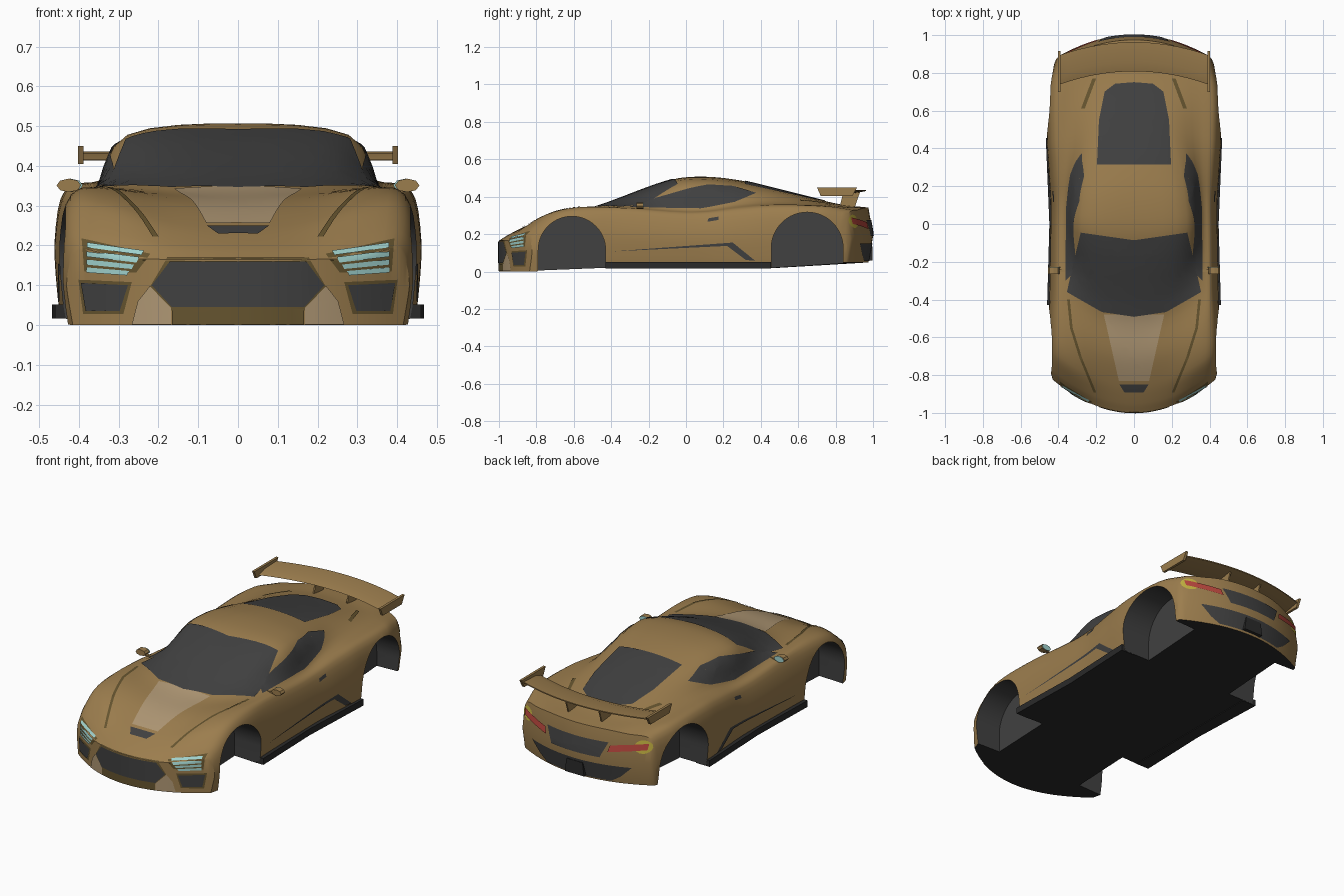
import bpy, bmesh, math
from mathutils import Vector
from mathutils.bvhtree import BVHTree

if "Cube" in bpy.data.objects:
    bpy.data.objects.remove(bpy.data.objects["Cube"])


def material(name, rgb):
    m = bpy.data.materials.new(name)
    m.diffuse_color = (*rgb, 1)
    m.use_nodes = True
    m.node_tree.nodes["Principled BSDF"].inputs["Base Color"].default_value = m.diffuse_color
    return m


GOLD = material("gold paint", (.33, .205, .075))
TAN = material("light tan", (.43, .31, .175))
BROWN = material("dark brown trim", (.13, .088, .028))
GREY = material("dark grey", (.052, .052, .052))
BLACK = material("black", (.023, .023, .023))
CYAN = material("pale cyan", (.36, .66, .63))
RED = material("red", (.46, .06, .045))
YELLOW = material("yellow", (.52, .42, .05))


def make(name, bm, *mats):
    me = bpy.data.meshes.new(name)
    bm.to_mesh(me)
    ob = bpy.data.objects.new(name, me)
    bpy.context.collection.objects.link(ob)
    for m in mats:
        me.materials.append(m)
    return ob


def smooth(ob):
    bpy.ops.object.select_all(action='DESELECT')
    ob.select_set(True)
    bpy.context.view_layer.objects.active = ob
    bpy.ops.object.shade_smooth_by_angle(angle=math.radians(32))


def prism(bm, pts, vec):
    """Extrude a closed outline of 3D points along vec."""
    a = [bm.verts.new(p) for p in pts]
    b = [bm.verts.new(Vector(p) + Vector(vec)) for p in pts]
    bm.faces.new(a)
    bm.faces.new(b[::-1])
    for i in range(len(a)):
        j = (i + 1) % len(a)
        bm.faces.new((a[i], b[i], b[j], a[j]))
    bmesh.ops.recalc_face_normals(bm, faces=bm.faces)


def prism_object(name, pts, vec, mat):
    bm = bmesh.new()
    prism(bm, pts, vec)
    return make(name, bm, mat)


# Body stations: position, then shoulder, belt and roof edge as x,z pairs, and centre height
ST = [(-1, .40, .19, .30, .17, .17, .165, .165),
      (-.95, .415, .24, .31, .228, .17, .202, .196),
      (-.85, .42, .305, .32, .303, .17, .258, .246),
      (-.7, .42, .327, .33, .342, .18, .314, .302),
      (-.5, .415, .322, .36, .343, .18, .341, .34),
      (-.08, .41, .303, .357, .337, .275, .467, .49),
      (.1, .41, .307, .354, .34, .272, .477, .507),
      (.3, .42, .325, .345, .36, .245, .455, .485),
      (.5, .43, .34, .34, .365, .20, .425, .437),
      (.82, .428, .337, .33, .35, .19, .355, .36),
      (.975, .39, .312, .28, .33, .17, .34, .342)]


def hermite(a, b, ma, mb, t):
    return (a * (2*t**3 - 3*t*t + 1) + ma * (t**3 - 2*t*t + t)
            + b * (3*t*t - 2*t**3) + mb * (t**3 - t*t))


def station(i, t):
    def slope(j):
        lo, hi = ST[max(j - 1, 0)], ST[min(j + 1, len(ST) - 1)]
        return [(q - p) / (hi[0] - lo[0]) for p, q in zip(lo, hi)]
    a, b, ma, mb = ST[i], ST[i + 1], slope(i), slope(i + 1)
    h = b[0] - a[0]
    return [hermite(p, q, u * h, v * h, t) for p, q, u, v in zip(a, b, ma, mb)]


def half_section(v):
    s, xs, zs = v[:3]
    # plan bow of the ends, floor height and flank follow from the position
    bow = .95 * min(1, (.2 - s) / .7) if s < .2 else -.9 * (s - .2)
    zb = .02 * min(1, 2 * s + 2) + .06 * max(0, s - .5)
    pts = [Vector(p) for p in ((xs + .015, zb), (xs + .022, zb + .04), (xs + .03, zs * .62), v[1:3], v[3:5],
                               v[5:7], (0, v[7]), (-v[5], v[6]))]
    low = [Vector((pts[0].x * f, zb)) for f in (0, .41, .73, 1)] + [pts[1]]
    out = [low[i].lerp(low[i + 1], j / 4) for i in range(4) for j in range(4)]
    for i in range(1, 6):
        ma, mb = (pts[i + 1] - pts[i - 1]) / 2, (pts[i + 2] - pts[i]) / 2
        out += [hermite(pts[i], pts[i + 1], ma, mb, j / 4) for j in range(4)]
    out.append(pts[6])
    return [Vector((p.x, s + bow * p.x ** 2, p.y)) for p in out]


# Lofted body shell with bowed front and rear faces, the rear one swelling at mid height
N = 36
bm = bmesh.new()
rings = []
for v in [station(i, j / 5) for i in range(len(ST) - 1) for j in range(5)] + [ST[-1]]:
    right = [bm.verts.new(p) for p in half_section(v)]
    left = [right[0]] + [bm.verts.new((-q.co.x, q.co.y, q.co.z)) for q in right[1:-1]] + [right[-1]]
    rings.append((right, left))
for side in (0, 1):
    for a, b in zip(rings, rings[1:]):
        for i in range(N):
            bm.faces.new((a[side][i], a[side][i + 1], b[side][i + 1], b[side][i]))
    for r, swell in ((rings[0][side], 0), (rings[-1][side], .09)):
        mid = []
        for i in range(N // 2):
            lo, hi = r[i].co, r[N - i].co
            mid.append(bm.verts.new((lo + hi) / 2 + Vector((0, swell * (hi.z - lo.z), 0))))
        mid.append(r[N // 2])
        for i in range(N // 2):
            bm.faces.new(list(dict.fromkeys((r[i], r[i + 1], mid[i + 1], mid[i]))))
            bm.faces.new(list(dict.fromkeys((mid[i], mid[i + 1], r[N - i - 1], r[N - i]))))
bmesh.ops.remove_doubles(bm, verts=bm.verts, dist=.0001)
bmesh.ops.recalc_face_normals(bm, faces=bm.faces)
bvh = BVHTree.FromBMesh(bm)
body = make("body", bm, GOLD, GREY, BLACK)

# Wheel wells cut from the body: centre y, centre z, radius
WELLS = ((-.61, .115, .18), (.648, .125, .192))
cut = bmesh.new()
for yc, zc, r in WELLS:
    for x in (.28, -.28):
        arc = [(x, yc + r * math.cos(math.pi * i / 32), zc + r * math.sin(math.pi * i / 32)) for i in range(33)]
        prism(cut, arc + [(x, yc - r, -.2), (x, yc + r, -.2)], (x, 0, 0))
cutter = make("wheel_well_cutter", cut)
cutter.hide_render = True
mod = body.modifiers.new("wells", 'BOOLEAN')
mod.operation, mod.solver, mod.object = 'DIFFERENCE', 'EXACT', cutter
dg = bpy.context.evaluated_depsgraph_get()
cut_mesh = bpy.data.meshes.new_from_object(body.evaluated_get(dg))
body.modifiers.clear()
body.data = cut_mesh
bpy.data.objects.remove(cutter)
for p in body.data.polygons:
    c = p.center
    p.material_index = 0
    for yc, zc, r in WELLS:
        d = math.hypot(c.y - yc, c.z - zc)
        if abs(c.x) > .27 and (d < r * .9995 or (c.z < zc and abs(c.y - yc) < r + .0005)):
            p.material_index = 1
    if p.normal.z < -.9 and c.z < .1:
        p.material_index = 2
smooth(body)


def decal(name, pts, view, mat, off=.004, mirror=False, step=.03):
    """Project a flat outline onto the body as a thin plate."""
    axes, d = {'top': ((0, 1), (0, 0, -1)), 'front': ((0, 2), (0, 1, 0)),
               'rear': ((0, 2), (0, -1, 0)), 'side': ((1, 2), (-1, 0, 0))}[view]
    for sx in ((1, -1) if mirror else (1,)):
        ray = Vector((d[0] * sx, d[1], d[2]))
        bm = bmesh.new()
        vs = []
        for a, b in pts:
            co = [0, 0, 0]
            co[axes[0]], co[axes[1]] = a, b
            co[0] *= sx
            vs.append(bm.verts.new(co))
        bmesh.ops.triangulate(bm, faces=[bm.faces.new(vs)])
        for ax in axes:
            no = Vector([float(i == ax) for i in range(3)])
            lo, hi = min(v.co[ax] for v in bm.verts), max(v.co[ax] for v in bm.verts)
            for i in range(1, math.ceil((hi - lo) / step)):
                bmesh.ops.bisect_plane(bm, geom=bm.verts[:] + bm.edges[:] + bm.faces[:],
                                       plane_co=no * (lo + i * step), plane_no=no)
        for v in bm.verts[:]:
            hit, nor, _, _ = bvh.ray_cast(v.co - ray * 3, ray)
            if hit is None:
                bm.verts.remove(v)
            else:
                v.co = hit + nor * off
        bm.normal_update()
        bmesh.ops.reverse_faces(bm, faces=[f for f in bm.faces if f.normal.dot(ray) > 0])
        suffix = ("_right" if sx > 0 else "_left") if mirror else ""
        smooth(make(name + suffix, bm, mat))


def sym(pts):
    return pts + [(-x, y) for x, y in reversed(pts) if x]


def framed(name, pts, mat, grow, mirror):
    """A front panel with a slightly larger brown rim behind it."""
    cx, cz = (sum(c) / len(pts) for c in zip(*pts))
    rim = [(x + math.copysign(grow, x - cx), z + math.copysign(grow, z - cz)) for x, z in pts]
    decal(name + "_frame", rim, 'front', BROWN, .002, mirror)
    decal(name, pts, 'front', mat, .005, mirror)


def groove(name, pts, w):
    decal(name, pts + [(x + w, y) for x, y in reversed(pts)], 'top', BROWN, .003, True)


# Glass
decal("windshield", sym([(0, -.49), (.17, -.465), (.355, -.36), (.28, -.045), (0, -.085)]), 'top', GREY)
decal("rear_window", sym([(0, .75), (.1, .742), (.155, .7), (.185, .55), (.195, .315)]), 'top', GREY)
decal("side_window", [(-.3, .342), (-.165, .39), (.02, .445), (.12, .463), (.25, .455), (.375, .418),
                      (.26, .37), (.08, .335)], 'side', GREY, mirror=True)
# Hood and rear deck details
decal("hood_stripe", sym([(.16, -.478), (.08, -.83)]), 'top', TAN, .003)
decal("hood_scoop", sym([(.078, -.848), (.05, -.89)]), 'top', GREY)
groove("hood_groove", [(.34, -.40), (.325, -.55), (.275, -.71), (.2, -.89)], .014)
groove("rear_slot", [(.2, .77), (.26, .61)], .02)
# Front face
framed("grille", sym([(.17, .16), (.215, .1), (.165, .045)]), GREY, .008, False)
framed("intake", [(.392, .106), (.274, .1), (.295, .036), (.38, .036)], GREY, .008, True)
decal("splitter", sym([(.165, .04), (.165, .002)]), 'front', BROWN)
decal("nose_patch", [(.22, .098), (.167, .043), (.167, .002), (.265, .002), (.25, .06)], 'front', TAN, mirror=True)
decal("headlight", [(.392, .217), (.22, .178), (.255, .132), (.385, .135)], 'front', BROWN, .002, True)
for i in range(4):
    z, x = .205 - i * .02, .235 + i * .012
    low = z - .021 + i * .004
    decal("headlight_bar_%d" % (i + 1), [(.378, z), (x, low), (x + .006, low - .011), (.378, z - .013)], 'front', CYAN, .005, True)
# Rear face
ring = [math.pi * a / 8 for a in range(16)]
decal("tail_ring", [(.36 + .042 * math.cos(a), .268 + .036 * math.sin(a)) for a in ring], 'rear', YELLOW, .003, True)
decal("tail_light", [(.19, .225), (.2, .262), (.385, .288), (.38, .254)], 'rear', RED, .007, True)
decal("rear_panel", sym([(.19, .275), (.15, .19)]), 'rear', GREY)
decal("rear_vent", sym([(.31, .15), (.25, .09), (.2, .058)]), 'rear', GREY)
prism_object("exhaust_box", [(x, .93, z) for x, z in sym([(.06, .06), (.05, .135)])], (0, .067, 0), BLACK)
# Side details
decal("side_scoop", [(-.39, .108), (.25, .155), (.37, .058), (.32, .062), (.22, .137)], 'side', GREY, mirror=True)
decal("door_handle", [(.115, .265), (.12, .283), (.175, .292), (.175, .275)], 'side', GREY, mirror=True)

for sx, side in ((1, "right"), (-1, "left")):
    # Side skirts
    prism_object("skirt_" + side, [(sx * x, y, .016) for x, y in
                 ((.38, -.43), (.46, -.43), (.448, 0), (.467, .455), (.38, .455))], (0, 0, .036), BLACK)
    # Door mirrors with arm and glass
    bm = bmesh.new()
    shape = [(sx * (.425 + .031 * math.cos(a)), -.265, .351 + .017 * math.sin(a)) for a in ring[::2]]
    prism(bm, shape, (0, .034, 0))
    prism(bm, [(sx * x, y, .335) for x, y in ((.36, -.255), (.36, -.24), (.42, -.24), (.42, -.255))], (0, 0, .008))
    make("mirror_" + side, bm, GOLD)
    prism_object("mirror_glass_" + side, [(x * .99, -.231, z) for x, _, z in shape], (0, .003, 0), CYAN)
    # Wing end plates and struts
    prism_object("wing_end_plate_" + side, [(sx * .388, y, z) for y, z in
                 ((.70, .45), (.915, .45), (.89, .405), (.72, .405))], (sx * .014, 0, 0), GOLD)
    prism_object("wing_strut_" + side, [(sx * .1, y, z) for y, z in
                 ((.82, .34), (.9, .335), (.93, .424), (.84, .42))], (sx * .008, 0, 0), GOLD)

# Curved rear wing
bm = bmesh.new()
rows = []
for i in range(21):
    x = -.39 + .039 * i
    bow = .068 * (1 - (x / .39) ** 2)
    rows.append([bm.verts.new((x, y + bow, z)) for y, z in
                 ((.74, .415), (.79, .431), (.895, .436), (.895, .43), (.8, .413))])
for a, b in zip(rows, rows[1:]):
    for i in range(5):
        j = (i + 1) % 5
        bm.faces.new((a[i], a[j], b[j], b[i]))
bm.faces.new(rows[0])
bm.faces.new(rows[-1])
bmesh.ops.recalc_face_normals(bm, faces=bm.faces)
smooth(make("rear_wing", bm, GOLD))
